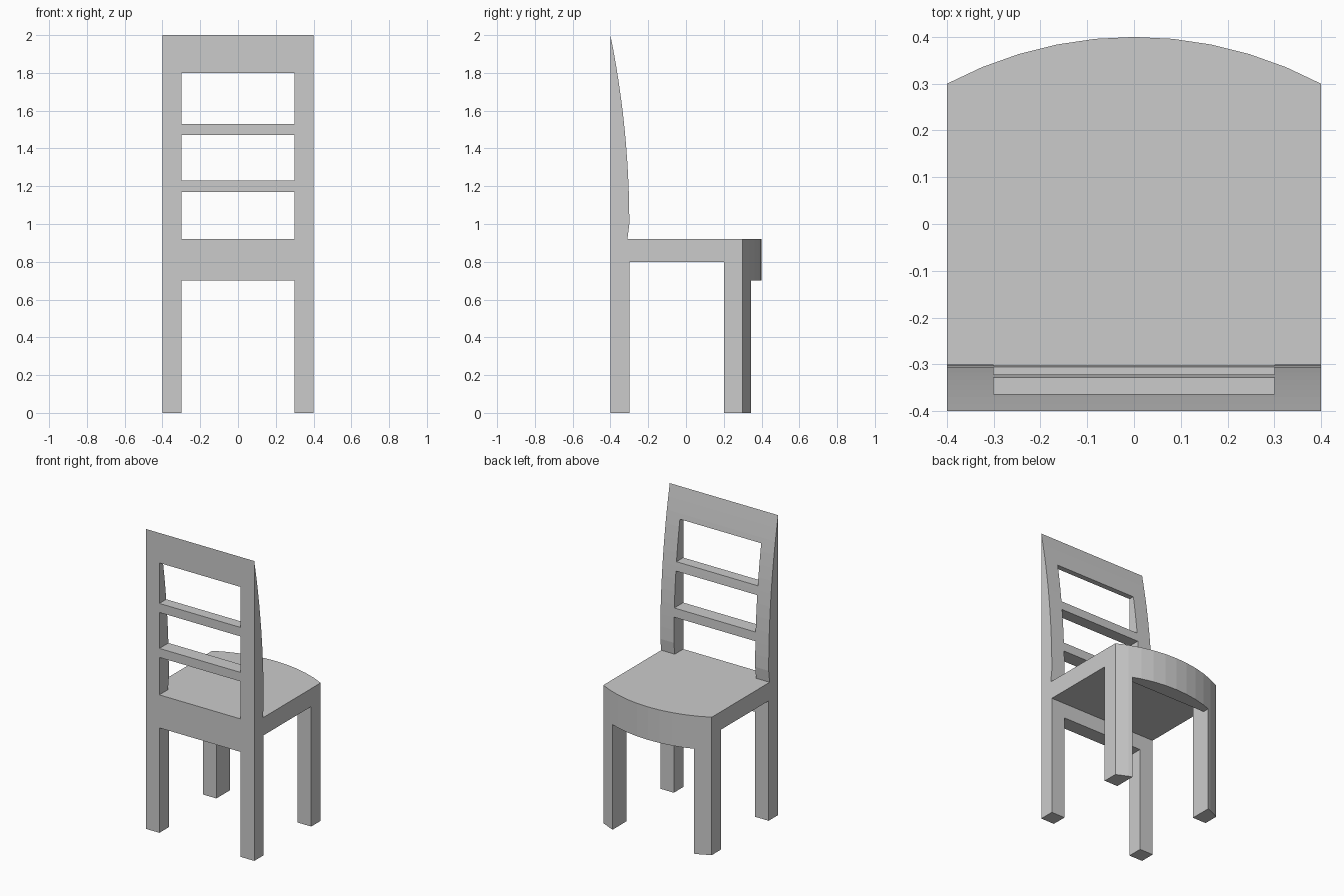
import bpy
import bmesh
from math import asin, sin, cos
from mathutils import Vector

default = bpy.data.objects.get("Cube")
if default:
    bpy.data.objects.remove(default, do_unlink=True)

paint = bpy.data.materials.new("light_grey")
paint.use_nodes = True
grey = (0.6, 0.6, 0.6, 1)
paint.diffuse_color = grey
paint.node_tree.nodes["Principled BSDF"].inputs["Base Color"].default_value = grey


def prism(name, outline, offset):
    """Solid made by sweeping a closed outline along an offset."""
    bm = bmesh.new()
    face = bm.faces.new([bm.verts.new(p) for p in outline])
    swept = bmesh.ops.extrude_face_region(bm, geom=[face])["geom"]
    verts = [v for v in swept if isinstance(v, bmesh.types.BMVert)]
    bmesh.ops.translate(bm, verts=verts, vec=Vector(offset))
    bmesh.ops.recalc_face_normals(bm, faces=bm.faces)
    mesh = bpy.data.meshes.new(name)
    bm.to_mesh(mesh)
    bm.free()
    obj = bpy.data.objects.new(name, mesh)
    bpy.context.collection.objects.link(obj)
    return obj


def box(x, y0, y1, z0, z1):
    """Cutter box, symmetric in x."""
    return prism("cutter", [(-x, y0, z0), (-x, y1, z0), (-x, y1, z1), (-x, y0, z1)],
                 (2 * x, 0, 0))


def carve(obj, cutter):
    mod = obj.modifiers.new("carve", "BOOLEAN")
    mod.operation = "DIFFERENCE"
    mod.solver = "EXACT"
    mod.object = cutter
    bpy.context.view_layer.update()
    graph = bpy.context.evaluated_depsgraph_get()
    mesh = bpy.data.meshes.new_from_object(obj.evaluated_get(graph))
    obj.modifiers.clear()
    obj.data = mesh
    bpy.data.objects.remove(cutter, do_unlink=True)


# Side silhouette: tapering curved back above a deep seat block
R, steps = 5.05, 12
sweep = asin(1 / R)
back_curve = [(-0.4, -0.3 - R + R * cos(sweep * i / steps), 1 + R * sin(sweep * i / steps))
              for i in range(steps - 1, -1, -1)]
outline = [(-0.4, -0.4, 0), (-0.4, -0.4, 2)] + back_curve
outline += [(-0.4, -0.31, 0.92), (-0.4, 0.45, 0.92), (-0.4, 0.45, 0)]
chair = prism("chair_frame", outline, (0.8, 0, 0))

# Bowed front edge of the seat and front legs
r, steps = 0.85, 10
sweep = asin(0.4 / r)
bow = [(r * sin(sweep * i / steps), r * cos(sweep * i / steps) - 0.45, -0.1)
       for i in range(-steps // 2 * 2, steps + 1, 2)]
carve(chair, prism("cutter", [(-0.5, 0.6, -0.1), (-0.5, 0.25, -0.1)] + bow
                   + [(0.5, 0.25, -0.1), (0.5, 0.6, -0.1)], (0, 0, 1.2)))

# Space between front and back legs, then between left and right legs
carve(chair, box(0.5, -0.3, 0.2, -0.1, 0.8))
carve(chair, box(0.3, -0.6, 0.6, -0.1, 0.7))
# Hollow behind the front apron
carve(chair, box(0.3, 0.1, 0.3, -0.1, 0.8))

# Openings between the back slats
for low, high in ((0.92, 1.17), (1.23, 1.47), (1.53, 1.8)):
    carve(chair, box(0.3, -0.6, -0.2, low, high))

chair.data.materials.clear()
chair.data.materials.append(paint)
